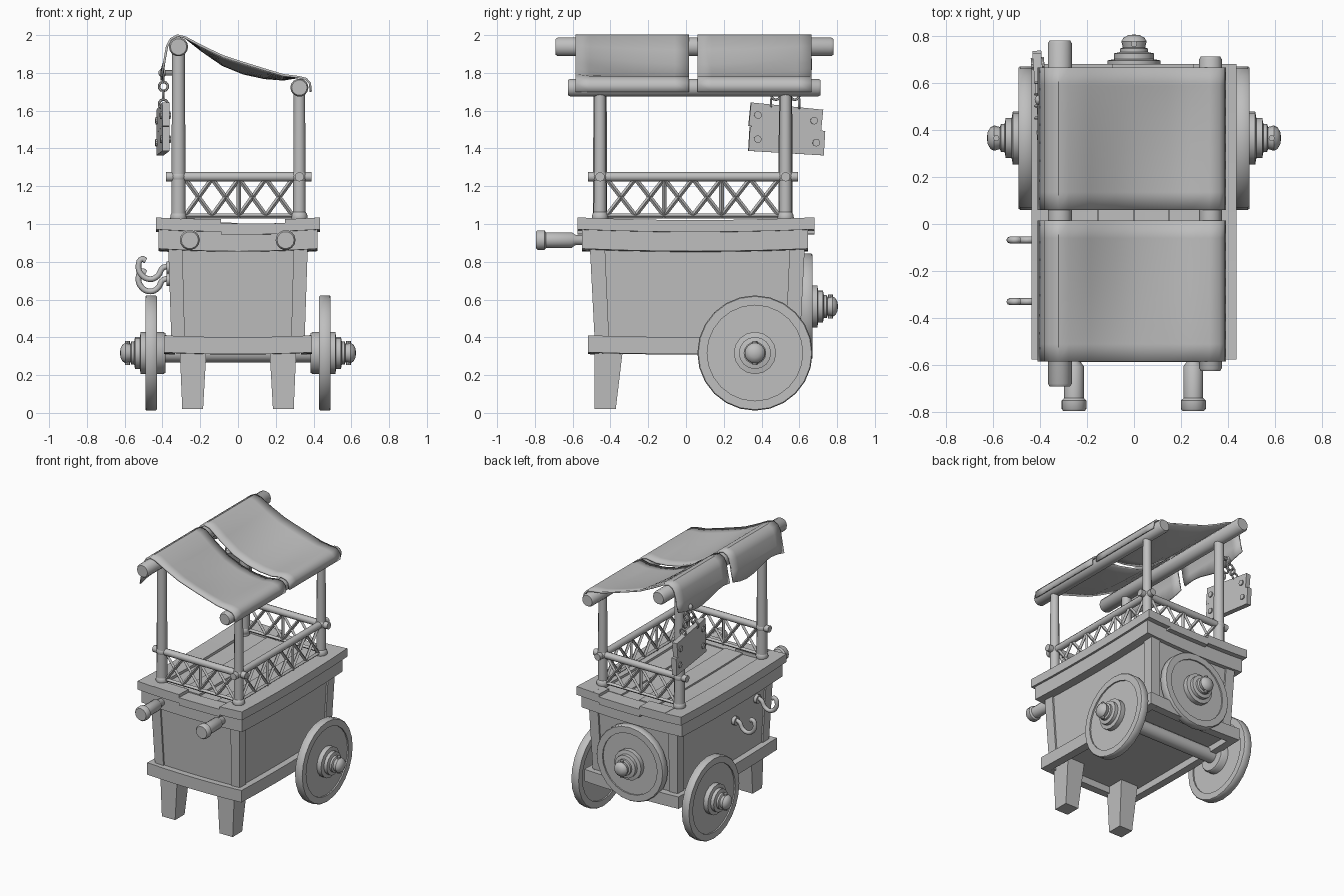
import bpy, bmesh, math
from mathutils import Vector, Matrix

if "Cube" in bpy.data.objects:
    bpy.data.objects.remove(bpy.data.objects["Cube"])

GREY = (0.52, 0.52, 0.52, 1)
mat = bpy.data.materials.new("plain_grey")
mat.use_nodes = True
mat.diffuse_color = GREY
mat.node_tree.nodes["Principled BSDF"].inputs["Base Color"].default_value = GREY


def finish(ob, smooth=True):
    ob.data.materials.clear()
    ob.data.materials.append(mat)
    bpy.ops.object.select_all(action='DESELECT')
    ob.select_set(True)
    bpy.context.view_layer.objects.active = ob
    if smooth:
        bpy.ops.object.shade_smooth_by_angle(angle=math.radians(40))
    return ob


def part(name, bm, smooth=True):
    bmesh.ops.recalc_face_normals(bm, faces=bm.faces)
    me = bpy.data.meshes.new(name)
    bm.to_mesh(me)
    bm.free()
    ob = bpy.data.objects.new(name, me)
    bpy.context.collection.objects.link(ob)
    return finish(ob, smooth)


def frame(a, d):
    return Matrix.Translation(a) @ Vector(d).to_track_quat('Z', 'Y').to_matrix().to_4x4()


def rod(bm, a, b, r, seg=12, r2=None):
    a, b = Vector(a), Vector(b)
    bmesh.ops.create_cone(bm, cap_ends=True, segments=seg, radius1=r, radius2=r2 or r,
                          depth=(b - a).length, matrix=frame((a + b) / 2, b - a))


def lathe(bm, profile, at, axis, seg=24):
    vs = [bm.verts.new((r, 0, t)) for r, t in profile]
    es = [bm.edges.new(p) for p in zip(vs, vs[1:])]
    out = bmesh.ops.spin(bm, geom=vs + es, cent=(0, 0, 0), axis=(0, 0, 1),
                         angle=math.tau, steps=seg, use_duplicate=False)
    new = {v for e in es for v in e.verts}
    new |= {v for f in bm.faces for v in f.verts if not f.tag}
    bmesh.ops.transform(bm, matrix=frame(at, axis), verts=list(new))
    for f in bm.faces:
        f.tag = True
    bmesh.ops.remove_doubles(bm, verts=list(new), dist=0.0005)


def ball(bm, at, r):
    bmesh.ops.create_uvsphere(bm, u_segments=12, v_segments=8, radius=r,
                              matrix=Matrix.Translation(at))


def block(bm, x, y, z, sag=0.0, taper=0.0):
    """Box that can droop in the middle and narrow downward."""
    b = bmesh.new()
    bmesh.ops.create_cube(b, size=1)
    if sag:
        bmesh.ops.subdivide_edges(b, edges=b.edges[:], cuts=5, use_grid_fill=True)
    for v in b.verts:
        v.co = [lo + (c + 0.5) * (hi - lo) for c, (lo, hi) in zip(v.co, (x, y, z))]
        v.co.z -= sag * (2 - (v.co.x / 0.435) ** 2 - ((v.co.y - 0.05) / 0.63) ** 2)
        k = 1 - taper * (0.9 - v.co.z)
        v.co.x *= k
        v.co.y = 0.06 + (v.co.y - 0.06) * k
    me = bpy.data.meshes.new("temp")
    b.to_mesh(me)
    b.free()
    bm.from_mesh(me)
    bpy.data.meshes.remove(me)


# Body with raised corner posts
bm = bmesh.new()
block(bm, (-.358, .358), (-.498, .618), (.36, .95), taper=.09)
part("body_panels", bm, False)
bm = bmesh.new()
for x in ((-.37, -.295), (.295, .37)):
    for y in ((-.51, -.43), (.55, .63)):
        block(bm, x, y, (.36, .93), taper=.09)
part("corner_boards", bm, False)


def ring(name, hx, y0, y1, z, w, sag):
    bm = bmesh.new()
    for s in (-1, 1):
        block(bm, sorted((s * hx, s * (hx - w))), (y0, y1), z, sag)
    for a, b in ((y0, y0 + w), (y1 - w, y1)):
        block(bm, (-hx + w, hx - w), (a, b), z, sag)
    part(name, bm, False)


# Sagging trims
ring("lower_trim", .393, -.52, .65, (.325, .415), .06, .012)
ring("upper_trim", .42, -.55, .645, (.872, .985), .07, .015)

# Counter top: rim boards and inner planks
bm = bmesh.new()
for x in ((-.435, -.30), (.30, .435)):
    block(bm, x, (-.575, .68), (.972, 1.035), .014)
for a, b in ((-.575, -.46), (.56, .68)):
    block(bm, (-.30, -.09), (a, b), (.97, 1.035), .01)
    block(bm, (-.09, .25), (a, b), (.955, 1.012), .01)
    block(bm, (.25, .30), (a, b), (.97, 1.032), .01)
for i, top in enumerate((1.01, 1.02, 1.005, 1.015)):
    block(bm, (-.30 + i * .15, -.153 + i * .15), (-.46, .56), (.95, top), .01)
part("counter_boards", bm, False)

# Front legs
bm = bmesh.new()
for s in (-1, 1):
    n = len(bm.verts)
    block(bm, sorted((s * .165, s * .31)), (-.485, -.33), (.02, .37))
    bm.verts.ensure_lookup_table()
    for v in bm.verts[n:]:
        if v.co.z < .1:
            v.co.x = s * .24 + (v.co.x - s * .2375) * .76
            v.co.y = -.485 + (v.co.y + .485) * .73
part("front_legs", bm, False)

# Push handles
bm = bmesh.new()
grip = [(0, 0), (.045, 0), (.053, .01), (.053, .045), (.042, .055), (.042, .19),
        (.028, .21), (.028, .32), (0, .32)]
for x in (-.255, .252):
    lathe(bm, grip, (x, -.795, .915), (0, 1, 0), 14)
part("push_handles", bm)

# Wheels with stepped hubs and cross pins


def wheel(name, at, axis, r):
    bm = bmesh.new()
    k = r - .052
    lathe(bm, [(0, -.02), (k, -.02), (k, -.03), (r - .005, -.03), (r, -.024), (r, .024),
               (r - .005, .03), (k, .03), (k, .02), (0, .02)], at, axis, 24)
    lathe(bm, [(0, -.075), (.105, -.075), (.112, -.065), (.112, .055), (.085, .06),
               (.085, .085), (.06, .09), (.06, .105), (.047, .11), (.054, .135),
               (.046, .15), (.025, .162), (0, .165)], at, axis, 16)
    c = Vector(at) + Vector(axis) * .125
    rod(bm, c - Vector((0, 0, .064)), c + Vector((0, 0, .064)), .013, 8)
    part(name, bm)


wheel("left_wheel", (.46, .365, .317), (1, 0, 0), .305)
wheel("right_wheel", (-.46, .365, .317), (-1, 0, 0), .305)
wheel("spare_wheel", (0, .64, .563), (0, 1, 0), .28)
bm = bmesh.new()
rod(bm, (-.43, .365, .317), (.43, .365, .317), .05, 12)
part("axle", bm)

# Canopy posts and poles
HX, LX, FY, BY = -.315, .325, -.455, .527
bm = bmesh.new()
for y in (FY, BY):
    rod(bm, (HX, y, 1.0), (HX, y, 1.93), .038, 12, .034)
    rod(bm, (LX, y, 1.0), (LX, y, 1.72), .034, 12, .03)
part("canopy_posts", bm)


def pole(name, x, z, r, y0, y1):
    bm = bmesh.new()
    n = y1 - y0
    lathe(bm, [(0, 0), (r * .85, 0), (r, .012), (r, n - .012), (r * .85, n), (0, n)],
          (x, y0, z), (0, 1, 0), 14)
    part(name, bm)


pole("high_pole", HX, 1.938, .051, -.69, .78)
pole("low_pole", LX, 1.722, .048, -.625, .712)

# Railings with lattice on three sides
bm = bmesh.new()
corners = [(HX, FY), (LX, FY), (LX, BY), (HX, BY)]
for (a, b), n in zip(zip(corners, corners[1:]), (2, 3, 2)):
    a, b = Vector((*a, 0)), Vector((*b, 0))
    d = (b - a).normalized()
    up = Vector((0, 0, 1))
    rod(bm, a - d * .065 + up * 1.25, b + d * .065 + up * 1.25, .025, 10)
    rod(bm, a + up * 1.042, b + up * 1.042, .013, 4)
    a, b = a + d * .035, b - d * .035
    cells = 2 * n
    for i in range(cells):
        p, q = a.lerp(b, i / cells), a.lerp(b, (i + 1) / cells)
        rod(bm, p + up * 1.045, q + up * 1.24, .012, 4)
        rod(bm, p + up * 1.24, q + up * 1.045, .012, 4)
        if i and i % 2 == 0:
            rod(bm, p + up * 1.03, p + up * 1.25, .012, 4)
for x, y in corners:
    ball(bm, (x, y, 1.25), .04)
    ball(bm, (x, y, 1.035), .044)
part("lattice_railings", bm)

# Cloth canopy in two drooping panels
cloth = [(-.405, 1.785), (-.39, 1.86), (-.376, 1.94), (-.355, 1.98), (-.32, 1.998),
         (-.28, 1.988), (-.19, 1.94), (-.08, 1.888), (.03, 1.852), (.14, 1.818),
         (.24, 1.788), (.32, 1.778), (.36, 1.768), (.381, 1.745), (.385, 1.70)]
for name, y0, y1 in (("front_canopy", -.585, .015), ("back_canopy", .06, .665)):
    bm = bmesh.new()
    rows = []
    for j in range(9):
        y = y0 + (y1 - y0) * j / 8
        row = []
        for i, (x, z) in enumerate(cloth):
            if -.27 < x < .32:
                z -= .055 * math.sin((x + .27) / .59 * math.pi) * (1 - ((y - .04) / .625) ** 2)
            if i == 0:
                z += .025 * math.sin(y * 11)
            row.append(bm.verts.new((x, y, z)))
        rows.append(row)
    for r, s in zip(rows, rows[1:]):
        for i in range(len(cloth) - 1):
            bm.faces.new((r[i], r[i + 1], s[i + 1], s[i]))
    ob = part(name, bm)
    mod = ob.modifiers.new("thickness", 'SOLIDIFY')
    mod.thickness, mod.offset = .012, 0

# Hanging sign of two boards with bolts
for name, y, z, w, h, tilt in (("upper_sign_board", .528, 1.562, .385, .125, -.10),
                               ("lower_sign_board", .533, 1.44, .40, .13, -.06)):
    bm = bmesh.new()
    block(bm, (-.019, .019), (-w / 2, w / 2), (-h / 2, h / 2))
    for s in (-1, 1):
        rod(bm, (-.028, s * w * .39, 0), (.028, s * w * .39, 0), .02, 10)
    turn = Matrix.Rotation(.08, 4, 'Z') @ Matrix.Rotation(tilt, 4, 'X')
    bm.transform(Matrix.Translation((-.397, y, z)) @ turn)
    part(name, bm, False)

# Chain links from the post down to the sign
bm = bmesh.new()
rod(bm, (HX, BY, 1.80), (-.40, BY, 1.80), .014, 8)
ball(bm, (-.40, BY, 1.80), .022)
part("sign_peg", bm)
for y in (.45, .60):
    for i in range(4):
        p = Vector((-.395, BY, 1.775)).lerp(Vector((-.395, y, 1.635)), i / 3)
        bpy.ops.mesh.primitive_torus_add(major_segments=10, minor_segments=6, location=p,
                                         rotation=(0, math.pi / 2, (i % 2) * math.pi / 2),
                                         major_radius=.024, minor_radius=.007)
        bpy.context.object.name = "chain_link"
        finish(bpy.context.object)

# Side hooks
bend = [(-.33, 0), (-.395, 0), (-.425, -.045), (-.465, -.062), (-.51, -.04),
        (-.527, .01), (-.508, .045), (-.488, .035)]
for name, y, z in (("front_hook", -.33, .77), ("rear_hook", -.068, .705)):
    cu = bpy.data.curves.new(name, 'CURVE')
    cu.dimensions, cu.bevel_depth, cu.bevel_resolution = '3D', .015, 2
    cu.use_fill_caps, cu.resolution_u = True, 4
    sp = cu.splines.new('BEZIER')
    sp.bezier_points.add(len(bend) - 1)
    for p, (x, dz) in zip(sp.bezier_points, bend):
        p.co = (x, y, z + dz)
        p.handle_left_type = p.handle_right_type = 'AUTO'
    ob = bpy.data.objects.new(name, cu)
    bpy.context.collection.objects.link(ob)
    finish(ob, False)
    bpy.ops.object.convert(target='MESH')
    bm = bmesh.new()
    rod(bm, (-.33, y, z), (-.378, y, z), .032, 10)
    part(name + "_plate", bm)
